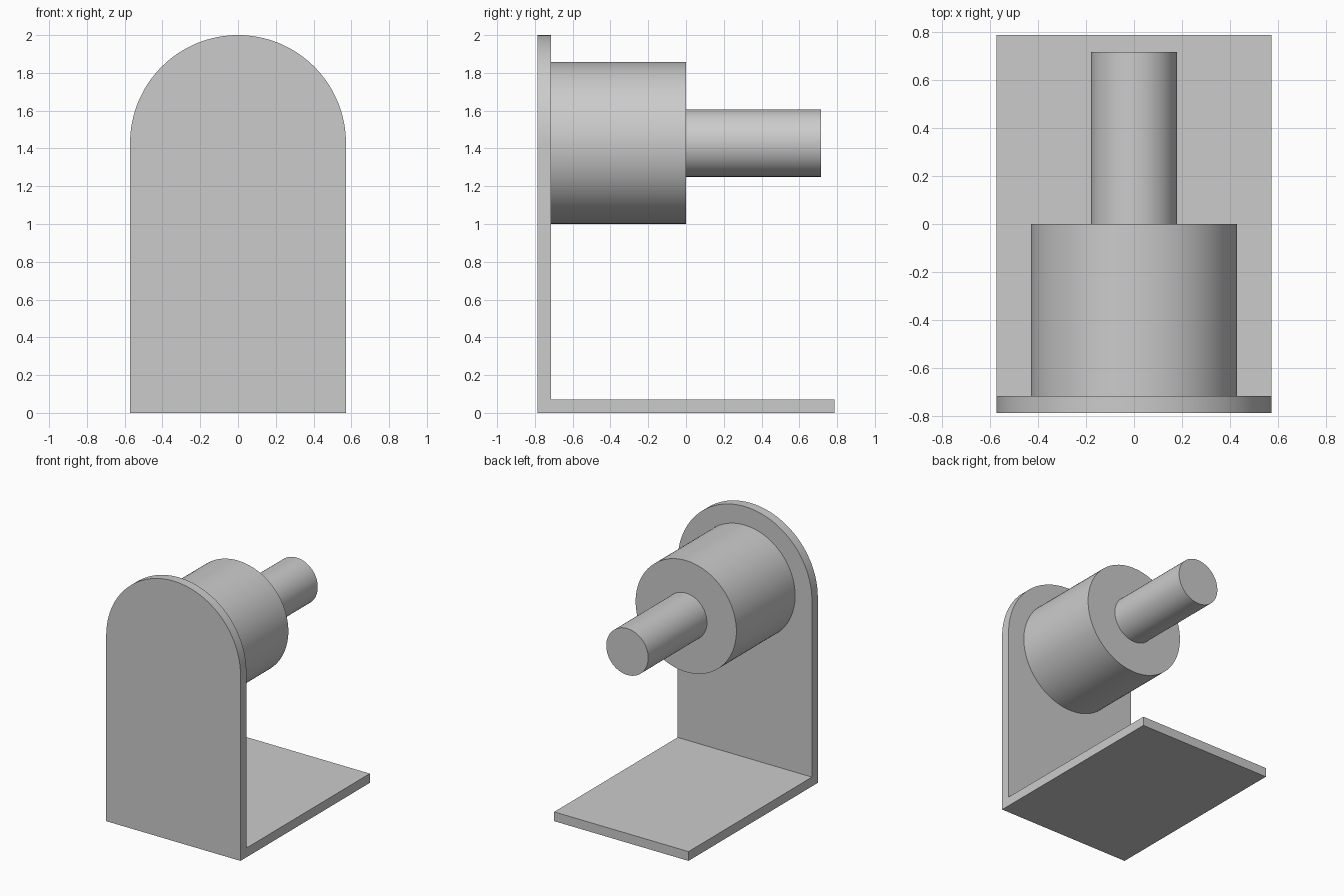
import bpy, bmesh
from math import pi, cos, sin, radians
from mathutils import Vector

if "Cube" in bpy.data.objects:
    bpy.data.objects.remove(bpy.data.objects["Cube"])

U = 2 / 28                     # one grid unit of the part
AXIS_Z = 20 * U                # height of the shaft axis
HALF_W, HALF_D, THICK = 8 * U, 11 * U, U


def finish(bm, name):
    bmesh.ops.recalc_face_normals(bm, faces=bm.faces)
    mesh = bpy.data.meshes.new(name)
    bm.to_mesh(mesh)
    bm.free()
    obj = bpy.data.objects.new(name, mesh)
    bpy.context.collection.objects.link(obj)
    bpy.ops.object.select_all(action='DESELECT')
    obj.select_set(True)
    bpy.context.view_layer.objects.active = obj
    bpy.ops.object.shade_smooth_by_angle(angle=radians(30))
    return obj


def extrude_y(bm, faces, dist):
    res = bmesh.ops.extrude_face_region(bm, geom=faces, use_keep_orig=True)
    verts = [g for g in res['geom'] if isinstance(g, bmesh.types.BMVert)]
    bmesh.ops.translate(bm, verts=verts, vec=(0, dist, 0))
    return [g for g in res['geom'] if isinstance(g, bmesh.types.BMFace)]


# L-shaped bracket: arched upright, with its foot strip extruded into the base
bm = bmesh.new()
SEG = 64
foot = [bm.verts.new((x, -HALF_D, z)) for x, z in
        ((-HALF_W, 0), (HALF_W, 0), (HALF_W, THICK), (-HALF_W, THICK))]
arch = [bm.verts.new((HALF_W * cos(pi * i / SEG), -HALF_D,
                      AXIS_Z + HALF_W * sin(pi * i / SEG))) for i in range(SEG + 1)]
bm.faces.new(foot)
bm.faces.new([foot[3], foot[2]] + arch)
inner = extrude_y(bm, bm.faces[:], THICK)
strip = [f for f in inner if f.calc_center_median().z < THICK]
extrude_y(bm, strip, 2 * HALF_D - THICK)
# the strip's original face is now inside the solid
bmesh.ops.delete(bm, geom=strip, context='FACES_ONLY')
bmesh.ops.dissolve_limit(bm, angle_limit=radians(0.5), verts=bm.verts[:], edges=bm.edges[:])
finish(bm, "bracket")

# Stepped boss and shaft, turned as one piece and seated in the upright
bm = bmesh.new()
profile = [(0, -10.5), (6, -10.5), (6, 0), (2.5, 0), (2.5, 10), (0, 10)]
pts = [bm.verts.new((r * U, y * U, AXIS_Z)) for r, y in profile]
edges = [bm.edges.new(p) for p in zip(pts, pts[1:])]
bmesh.ops.spin(bm, geom=pts + edges, cent=(0, 0, AXIS_Z), axis=(0, 1, 0),
               angle=2 * pi, steps=96)
bmesh.ops.remove_doubles(bm, verts=bm.verts[:], dist=1e-5)
finish(bm, "boss_and_shaft")
